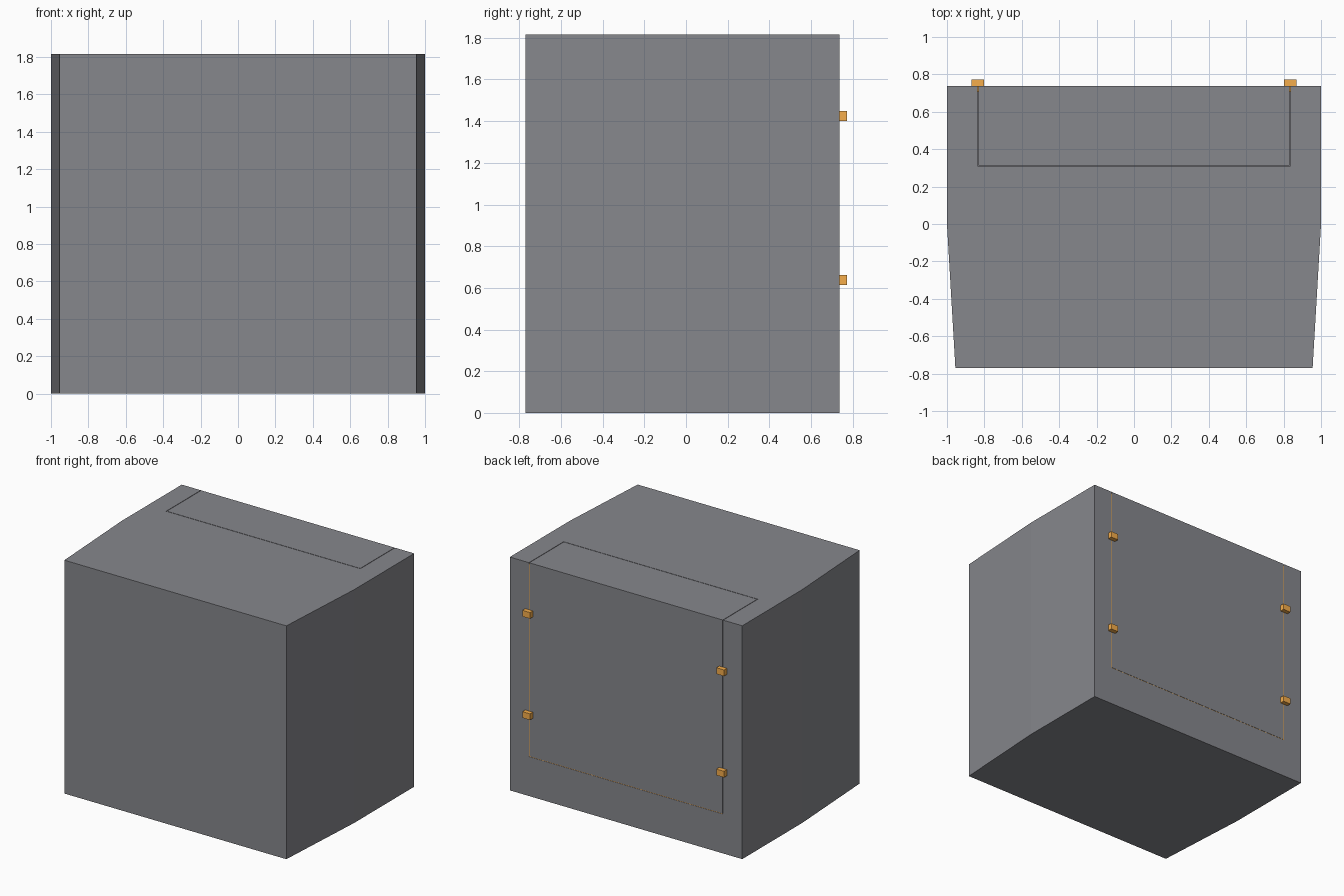
import bpy, bmesh

if "Cube" in bpy.data.objects:
    bpy.data.objects.remove(bpy.data.objects["Cube"])

H = 1.815      # overall height
BACK = 0.737   # back face of the body
GAP = 0.004    # seam width around the hatch


def material(name, color):
    m = bpy.data.materials.new(name)
    m.diffuse_color = color
    m.use_nodes = True
    m.node_tree.nodes["Principled BSDF"].inputs["Base Color"].default_value = m.diffuse_color
    return m


orange = material("orange", (0.92, 0.42, 0.07, 1))
dark_grey = material("dark_grey", (0.24, 0.243, 0.265, 1))


def prism(name, points, z0, z1, mat):
    """Extrude an xy outline from z0 to z1."""
    bm = bmesh.new()
    face = bm.faces.new([bm.verts.new((x, y, z0)) for x, y in points])
    top = bmesh.ops.extrude_face_region(bm, geom=[face])["geom"]
    bmesh.ops.translate(bm, vec=(0, 0, z1 - z0),
                        verts=[v for v in top if isinstance(v, bmesh.types.BMVert)])
    bmesh.ops.recalc_face_normals(bm, faces=bm.faces)
    mesh = bpy.data.meshes.new(name)
    bm.to_mesh(mesh)
    bm.free()
    ob = bpy.data.objects.new(name, mesh)
    bpy.context.collection.objects.link(ob)
    mesh.materials.append(mat)
    return ob


def box(name, x0, x1, y0, y1, z0, z1, mat):
    return prism(name, [(x0, y0), (x1, y0), (x1, y1), (x0, y1)], z0, z1, mat)


# Body: block tapering towards the front
body = prism("body", [(-1, BACK), (-1, 0), (-0.955, -0.77),
                      (0.955, -0.77), (1, 0), (1, BACK)], 0, H, dark_grey)

# Recess for the hatch, open to the back and top
X, Y, Z = 0.836, 0.31, 0.306
cutter = box("hatch_cutter", -X, X, Y, 1, Z, 2, dark_grey)
cutter.hide_render = True
cutter.hide_viewport = True
cut = body.modifiers.new("hatch_recess", "BOOLEAN")
cut.object = cutter
cut.operation = "DIFFERENCE"
cut.solver = "EXACT"

# Hatch filling the recess with a thin seam
box("hatch", -X + GAP, X - GAP, Y + GAP, BACK, Z + GAP, H, dark_grey)

# Seal strips sunk just below the surface of the back seam
S0, S1 = BACK - 0.03, BACK - 0.002
for side, name in ((-1, "left"), (1, "right")):
    a, b = sorted((side * X, side * (X - GAP)))
    box(f"seal_{name}", a, b, S0, S1, Z, H - 0.01, orange)
box("seal_bottom", -X + GAP, X - GAP, S0, S1, Z, Z + GAP, orange)

# Latches bridging the seam
for side, name in ((-1, "left"), (1, "right")):
    for z, level in ((0.637, "lower"), (1.425, "upper")):
        x = side * 0.835
        box(f"latch_{name}_{level}", x - 0.033, x + 0.033,
            BACK - 0.005, 0.772, z - 0.024, z + 0.024, orange)
